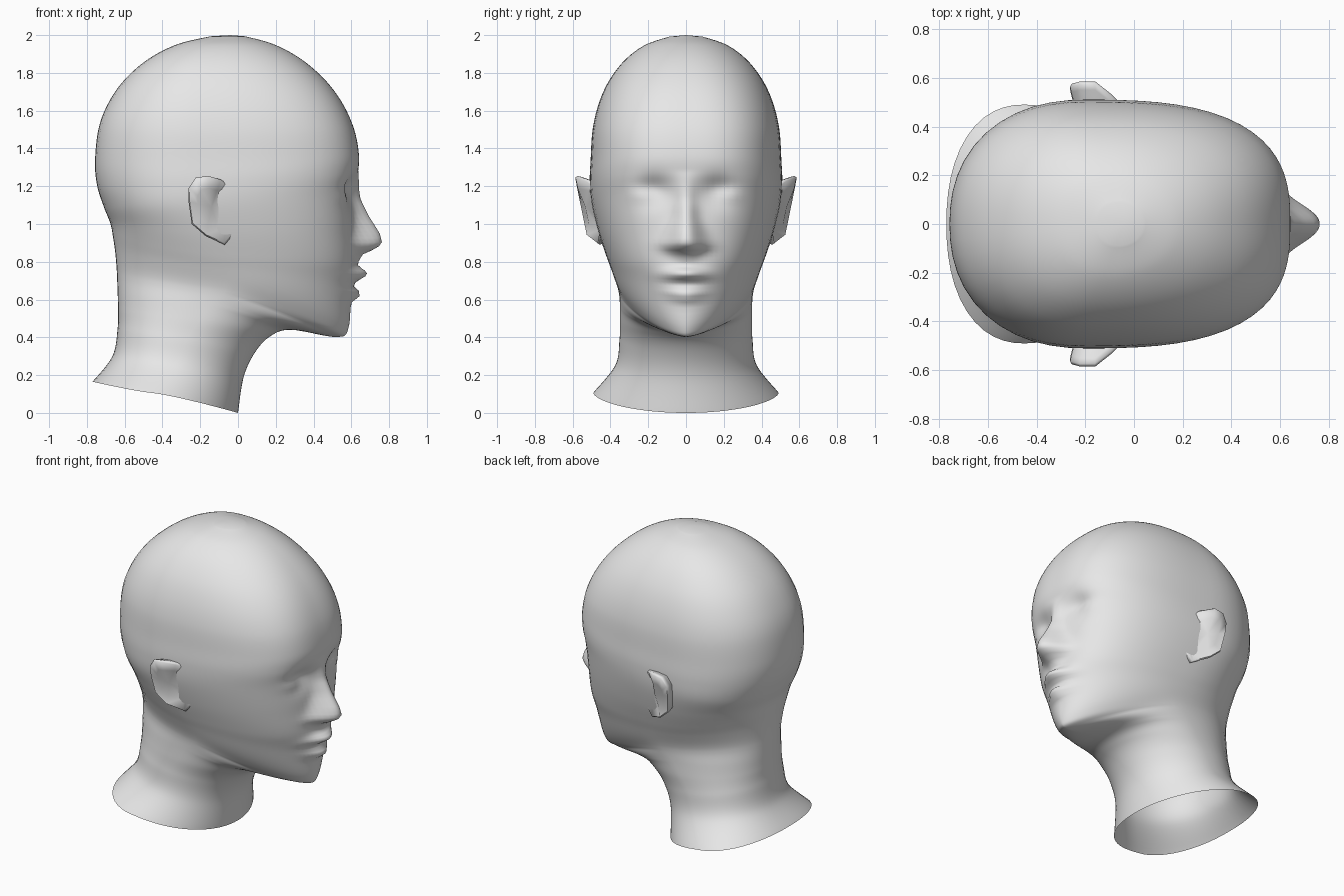
import bpy, bmesh, math

if "Cube" in bpy.data.objects:
    bpy.data.objects.remove(bpy.data.objects["Cube"])

skin = bpy.data.materials.new("plain_grey")
skin.diffuse_color = (0.8, 0.8, 0.8, 1)
skin.use_nodes = True
skin.node_tree.nodes["Principled BSDF"].inputs["Base Color"].default_value = skin.diffuse_color
STEPS = 8

# Section rings from brow to neck rim:
# front x, front z, back x, back z, half width, widest x, widest z
BROW_TO_RIM = [
    (.64, 1.37, -.757, 1.33, .505, -.20, 1.34),
    (.635, 1.27, -.745, 1.20, .51, -.20, 1.22),
    (.615, 1.15, -.71, 1.09, .50, -.20, 1.10),
    (.615, .97, -.675, 1.00, .465, -.15, .96),
    (.62, .80, -.66, .92, .425, -.11, .84),
    (.60, .67, -.65, .85, .395, -.08, .76),
    (.585, .45, -.643, .77, .367, -.06, .68),
    (.52, .402, -.64, .71, .355, -.08, .63),
    (.28, .44, -.637, .63, .35, -.15, .57),
    (.17, .405, -.635, .55, .35, -.20, .49),
    (.09, .32, -.637, .45, .352, -.27, .39),
    (.03, .19, -.665, .30, .375, -.33, .25),
    (0, 0, -.77, .165, .49, -.45, .105),
]

# Nose: height, projection, half width
NOSE = [(.78, 0, .05), (.845, .045, .075), (.87, .115, .098), (.90, .145, .098),
        (.95, .135, .082), (1.04, .08, .058), (1.13, .036, .05), (1.28, 0, .05)]


def dome_ring(degrees):
    """Skull cap: rounded half ellipsoid with slightly different curves each way."""
    u = math.sin(math.radians(degrees))
    front, back, side = ((1 - u ** p) ** (1 / p) for p in (1.85, 2.05, 2.2))
    z = 1.35 + .65 * u
    return (-.04 + .68 * front, z, -.04 - .717 * back, z,
            .505 * side, -.04 - .16 * back, z - .01 * side)


RINGS = [dome_ring(d) for d in (82, 68, 54, 40, 27, 14)] + BROW_TO_RIM


def squareness(xf, zf):
    """How square the front of a ring is: broad brow, pointed chin, round neck."""
    if zf < .5 and xf < .52:
        return 1.53 + .47 * min(1, (.52 - xf) / .24)
    return 2.8 - (2.0 if zf > 1.37 else 1.35) * (zf - 1.37) ** 2


def spline(a, b, c, d, t):
    return .5 * (2 * b + (c - a) * t + (2 * a - 5 * b + 4 * c - d) * t * t
                 + (3 * b - a - 3 * c + d) * t ** 3)


def bump(v, centre, size, power=2):
    return math.exp(-(abs(v - centre) / size) ** power)


def face_offset(y, z):
    """Forward push that forms the nose, lips, eye sockets and lids."""
    y = abs(y)
    dx = 0
    for (z0, h0, s0), (z1, h1, s1) in zip(NOSE, NOSE[1:]):
        if z0 <= z < z1:
            t = (z - z0) / (z1 - z0)
            dx += (h0 + (h1 - h0) * t) * bump(y, 0, s0 + (s1 - s0) * t, 2.3)
    dx += .072 * bump(z, .735 - .25 * y * y, .038) * bump(y, 0, .11)   # upper lip
    dx += .055 * bump(z, .63 + .8 * y * y, .03) * bump(y, 0, .095)     # lower lip
    dx -= .048 * bump(z, 1.175, .075) * bump(y, .17, .085)             # eye socket
    dx += .02 * bump(z, 1.15, .04) * bump(y, .21, .07)                 # closed lid
    return dx


def finish(bm, name, angle):
    bmesh.ops.recalc_face_normals(bm, faces=bm.faces)
    mesh = bpy.data.meshes.new(name)
    bm.to_mesh(mesh)
    bm.free()
    mesh.materials.append(skin)
    ob = bpy.data.objects.new(name, mesh)
    bpy.context.collection.objects.link(ob)
    bpy.ops.object.select_all(action='DESELECT')
    ob.select_set(True)
    bpy.context.view_layer.objects.active = ob
    bpy.ops.object.shade_smooth_by_angle(angle=math.radians(angle))


def bridge(bm, a, b):
    for i in range(len(a)):
        j = (i + 1) % len(a)
        bm.faces.new((a[i], a[j], b[j], b[i]))


def fan(bm, ring, tip):
    for i in range(len(ring)):
        bm.faces.new((ring[i], ring[(i + 1) % len(ring)], tip))


# Angles from the face to the back of the head, closest together at the face
half = [math.pi / 2 * (i / 24) ** 1.4 for i in range(24)]
half += [math.pi / 2 * (1 + i / 12) for i in range(13)]
angles = half + [-a for a in half[-2:0:-1]]


def make_ring(bm, key):
    xf, zf, xb, zb, w, xm, zm = key
    nf = squareness(xf, zf)
    ring = []
    for a in angles:
        c, s = math.cos(a), math.sin(a)
        n, xe, ze = (nf, xf, zf) if c > 0 else (2.25, xb, zb)
        r = (abs(c) ** n + abs(s) ** n) ** (-1 / n)
        u = abs(c) * r
        x, y = xm + (xe - xm) * u, w * s * r
        z = zm + (ze - zm) * u ** 1.2
        if x > .35 and z > .5:
            x += face_offset(y, z)
        ring.append(bm.verts.new((x, y, z)))
    return ring


# Head and neck, open at the neck rim
bm = bmesh.new()
rings = []
last = len(RINGS) - 1
for k in range(last):
    quad = [RINGS[min(max(k + o, 0), last)] for o in (-1, 0, 1, 2)]
    for i in range(STEPS):
        rings.append(make_ring(bm, [spline(*v, i / STEPS) for v in zip(*quad)]))
rings.append(make_ring(bm, RINGS[-1]))
for a, b in zip(rings, rings[1:]):
    bridge(bm, a, b)
fan(bm, rings[0], bm.verts.new((-.04, 0, 2.0)))
finish(bm, "head_and_neck", 80)

# Ears: outline seen from the side, flaring out towards the back and top
EAR = [(-.04, 1.20), (-.09, 1.235), (-.16, 1.255), (-.225, 1.245), (-.262, 1.19),
       (-.262, 1.12), (-.245, 1.0), (-.17, .935), (-.07, .89), (-.02, .95), (-.02, 1.08)]
CX, CZ = -.14, 1.09


def rim_y(x, z):
    back = min(max((-.04 - x) / .11, 0), 1)
    high = min(max((z - .88) / .36, 0), 1)
    return .45 + .04 * high + back * (.065 + .03 * high)


def make_ear(name, side):
    bm = bmesh.new()
    loops = []
    for scale, drop in ((.8, .11), (.96, .035), (1, .012), (.95, 0), (.6, .012)):
        loops.append([bm.verts.new((CX + (x - CX) * scale, side * (rim_y(x, z) - drop),
                                    CZ + (z - CZ) * scale)) for x, z in EAR])
    for a, b in zip(loops, loops[1:]):
        bridge(bm, a, b)
    fan(bm, loops[-1], bm.verts.new((CX, side * .533, CZ)))
    finish(bm, name, 70)


make_ear("ear_left", 1)
make_ear("ear_right", -1)
